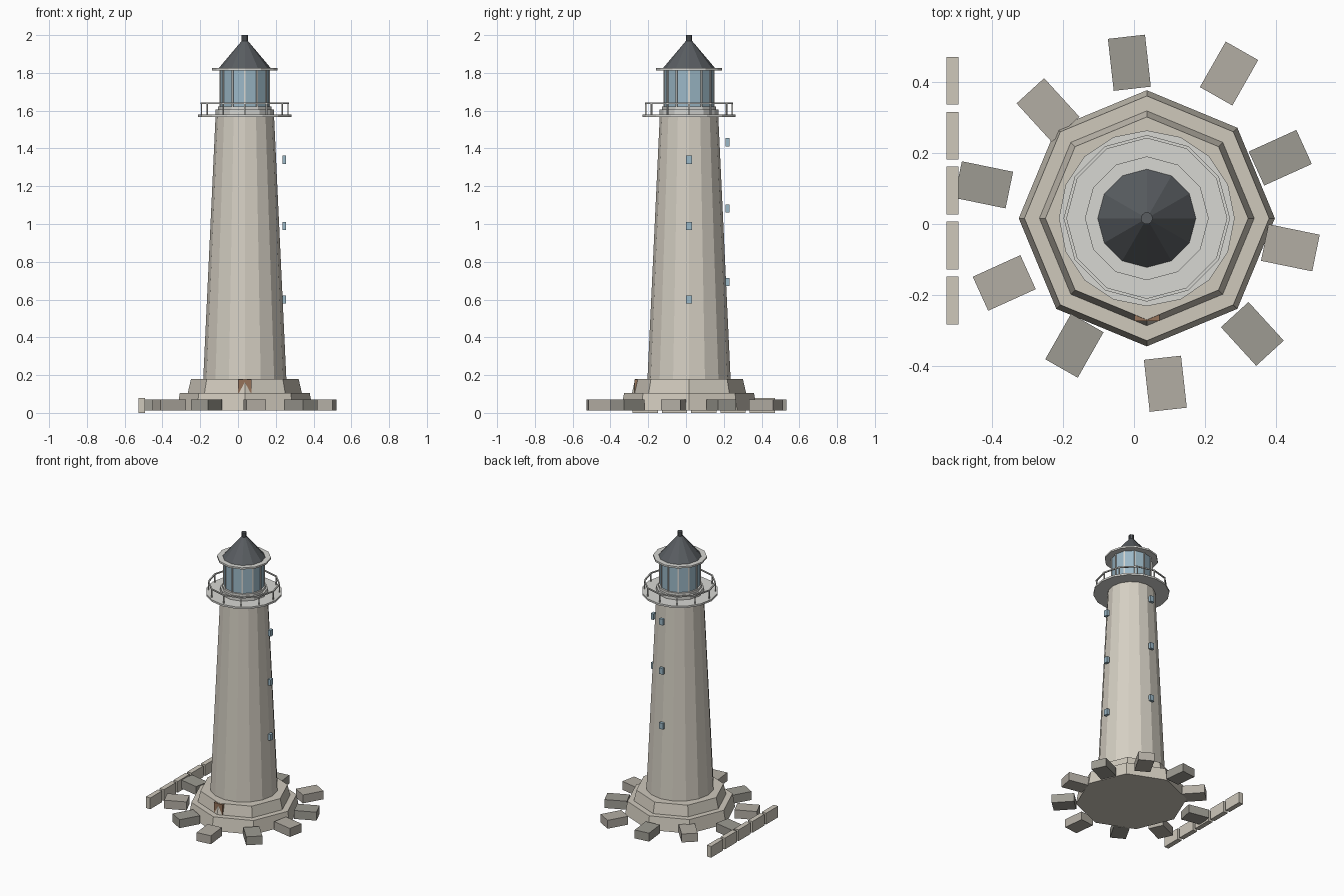
import bpy, bmesh
from math import cos, sin, pi, radians
from mathutils import Matrix

if "Cube" in bpy.data.objects:
    bpy.data.objects.remove(bpy.data.objects["Cube"])

CX, CY = 0.036, 0.016   # tower axis


def material(name, r, g, b):
    m = bpy.data.materials.new(name)
    m.diffuse_color = (r, g, b, 1)
    m.use_nodes = True
    m.node_tree.nodes["Principled BSDF"].inputs["Base Color"].default_value = m.diffuse_color
    return m


STONE = material("stone", 0.62, 0.58, 0.50)
WALL = material("wall", 0.67, 0.63, 0.55)
METAL = material("pale_metal", 0.68, 0.68, 0.65)
DARK = material("roof_slate", 0.10, 0.11, 0.12)
GLASS = material("glass", 0.33, 0.48, 0.57)
WOOD = material("door_wood", 0.30, 0.17, 0.10)
ROCK_A = material("rock_dark", 0.34, 0.33, 0.29)
ROCK_B = material("rock_light", 0.45, 0.42, 0.37)


def finish(name, bm, mat):
    bmesh.ops.recalc_face_normals(bm, faces=bm.faces)
    me = bpy.data.meshes.new(name)
    bm.to_mesh(me)
    bm.free()
    ob = bpy.data.objects.new(name, me)
    me.materials.append(mat)
    bpy.context.collection.objects.link(ob)
    return ob


def lathe(name, profile, sides, mat, closed=False):
    """Faceted solid about the tower axis; closed=True gives a ring."""
    bm = bmesh.new()
    rings = [[bm.verts.new((CX + r * cos(2 * pi * i / sides),
                            CY + r * sin(2 * pi * i / sides), z))
              for i in range(sides)] for r, z in profile]
    pairs = list(zip(rings, rings[1:]))
    if closed:
        pairs.append((rings[-1], rings[0]))
    else:
        bm.faces.new(rings[0])
        bm.faces.new(rings[-1])
    for a, b in pairs:
        for i in range(sides):
            j = (i + 1) % sides
            bm.faces.new((a[i], a[j], b[j], b[i]))
    return finish(name, bm, mat)


def box(name, centre, size, mat, turn=0.0):
    bm = bmesh.new()
    bmesh.ops.create_cube(bm, size=1, matrix=Matrix.Translation(centre)
                          @ Matrix.Rotation(turn, 4, 'Z')
                          @ Matrix.Diagonal((*size, 1)))
    return finish(name, bm, mat)


def around(name, angle, r, z, size, mat):
    """Box placed at a polar position, its x axis pointing outwards."""
    return box(name, (CX + r * cos(angle), CY + r * sin(angle), z), size, mat, angle)


# Octagonal plinth and tapering tower
lathe("plinth_lower", [(0.36, 0.012), (0.344, 0.105)], 8, STONE)
lathe("plinth_upper", [(0.302, 0.105), (0.285, 0.18)], 8, STONE)
lathe("tower", [(0.22, 0.18), (0.155, 1.568)], 16, WALL)

# Door set into the front corner of the plinth
box("door", (CX, CY - 0.279, 0.14), (0.07, 0.02, 0.075), WOOD)

# Windows on the right and back
for i, z in enumerate((0.60, 0.99, 1.34)):
    around(f"window_right_{i}", 0, 0.209, z, (0.02, 0.03, 0.043), GLASS)
    around(f"window_back_{i}", pi / 2, 0.203, z + 0.093, (0.02, 0.03, 0.043), GLASS)

# Gallery deck with railing
lathe("gallery_deck", [(0.247, 1.566), (0.247, 1.579)], 16, METAL)
lathe("gallery_rail", [(0.225, 1.634), (0.234, 1.634), (0.234, 1.642), (0.225, 1.642)],
      12, METAL, closed=True)
for i in range(12):
    around(f"rail_post_{i}", i * pi / 6, 0.229, 1.608, (0.007, 0.007, 0.06), METAL)

# Lantern room
lathe("lantern_base", [(0.155, 1.579), (0.155, 1.606), (0.142, 1.606), (0.142, 1.622)],
      12, METAL)
lathe("lantern_glass", [(0.13, 1.622), (0.13, 1.814)], 12, GLASS)
for i in range(12):
    around(f"mullion_{i}", i * pi / 6, 0.13, 1.718, (0.009, 0.009, 0.192), METAL)

# Eave, roof and finial
lathe("eave", [(0.174, 1.813), (0.174, 1.825)], 12, METAL)
lathe("roof", [(0.138, 1.825), (0.014, 1.972)], 12, DARK)
lathe("finial", [(0.017, 1.965), (0.017, 2.0)], 10, DARK)

# Ring of shore rocks
for i in range(10):
    around(f"rock_{i}", radians(24.4 + 36 * i), (0.412, 0.468, 0.44)[i % 3], 0.042,
           (0.147, 0.105, 0.06), ROCK_B if i % 2 else ROCK_A)

# Low wall on the left
for i in range(5):
    box(f"low_wall_{i}", (-0.51, 0.403 - 0.1545 * i, 0.04), (0.034, 0.134, 0.07 + 0.01),
        STONE)
